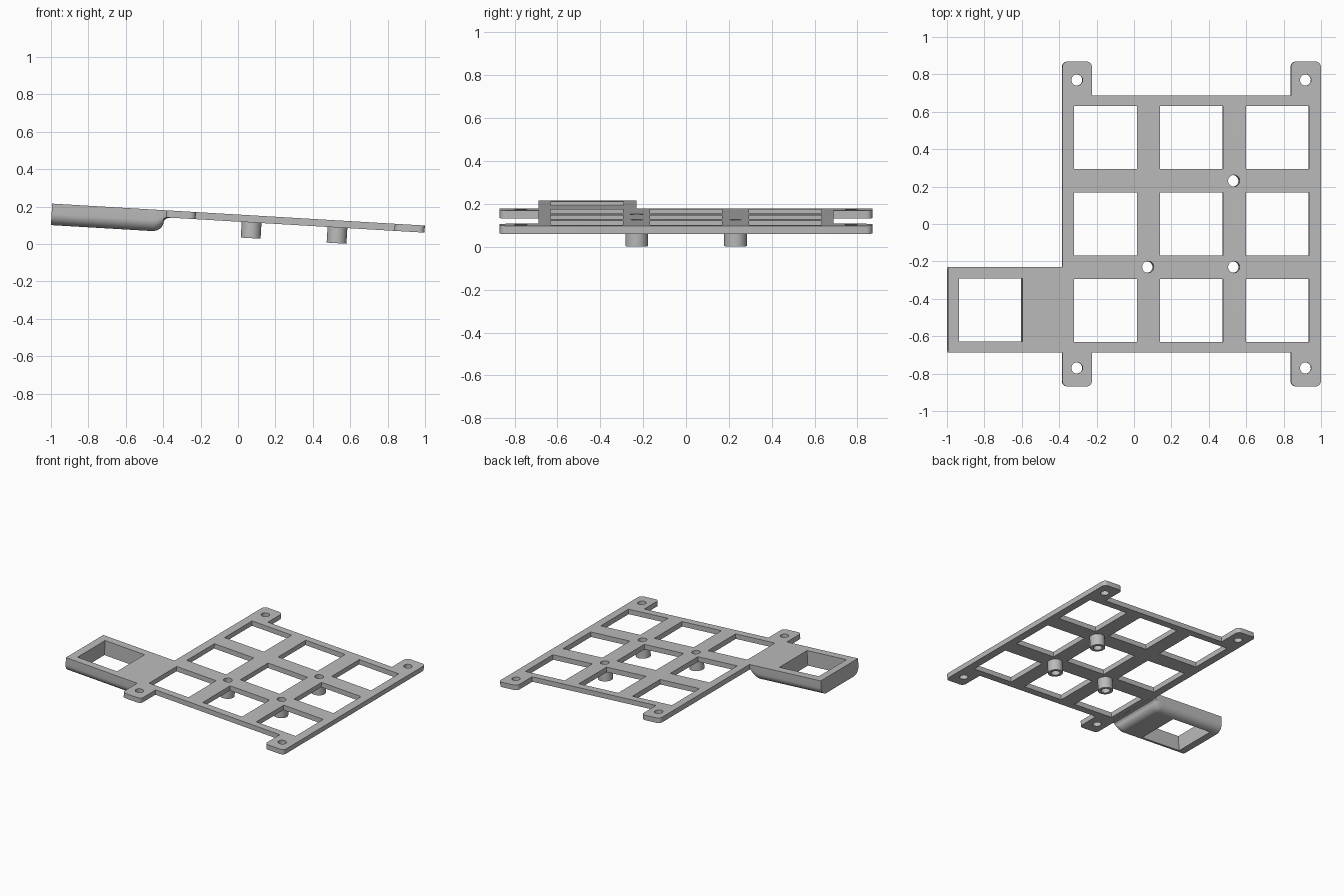
import bpy, bmesh
from math import sin, cos, pi, atan
from mathutils import Matrix

if "Cube" in bpy.data.objects:
    bpy.data.objects.remove(bpy.data.objects["Cube"])

THICK, DEPTH = 0.038, 0.122      # plate thickness, boss depth
POD_DEPTH, FILLET = 0.115, 0.06
LEFT, BODY_LEFT, RIGHT = -0.995, -0.384, 1.001
BODY_Y, TAB_Y = 0.687, 0.869
POD_Y = (-BODY_Y, -0.23)
TILT = Matrix.Translation((0, 0, 0.157)) @ Matrix.Rotation(atan(0.0588), 4, 'Y')

grey = bpy.data.materials.new("plain grey")
grey.use_nodes = True
grey.diffuse_color = (0.5, 0.5, 0.5, 1)
grey.node_tree.nodes["Principled BSDF"].inputs["Base Color"].default_value = (0.5, 0.5, 0.5, 1)


def add_object(name, mesh):
    obj = bpy.data.objects.new(name, mesh)
    bpy.context.collection.objects.link(obj)
    mesh.materials.clear()
    mesh.materials.append(grey)
    return obj


def finish(obj):
    """Tilt the part into place and shade it."""
    obj.data.transform(TILT)
    bpy.ops.object.select_all(action='DESELECT')
    obj.select_set(True)
    bpy.context.view_layer.objects.active = obj
    bpy.ops.object.shade_smooth_by_angle(angle=pi / 6)


def prism(name, loops, bottom, top):
    """Extrude a flat outline with holes between two heights."""
    curve = bpy.data.curves.new(name, 'CURVE')
    curve.dimensions, curve.fill_mode = '2D', 'BOTH'
    curve.extrude = (top - bottom) / 2
    for loop in loops:
        spline = curve.splines.new('POLY')
        spline.points.add(len(loop) - 1)
        for point, (x, y) in zip(spline.points, loop):
            point.co = (x, y, 0, 1)
        spline.use_cyclic_u = True
    temp = bpy.data.objects.new(name + " outline", curve)
    mesh = bpy.data.meshes.new_from_object(temp)
    bpy.data.objects.remove(temp)
    bm = bmesh.new()
    bm.from_mesh(mesh)
    bmesh.ops.remove_doubles(bm, verts=bm.verts, dist=0.0001)
    bmesh.ops.recalc_face_normals(bm, faces=bm.faces)
    bm.to_mesh(mesh)
    bm.free()
    mesh.transform(Matrix.Translation((0, 0, (top + bottom) / 2)))
    return add_object(name, mesh)


def circle(x, y, r, n=32):
    return [(x + r * cos(2 * pi * i / n), y + r * sin(2 * pi * i / n)) for i in range(n)]


def square(x, y, h=0.169):
    return [(x - h, y - h), (x + h, y - h), (x + h, y + h), (x - h, y + h)]


# Plate outline: front half with two rounded tabs, mirrored to the back
def tab_end(x0, x1, r=0.03, n=6):
    arc = [(r * sin(pi / 2 * i / n), r * cos(pi / 2 * i / n)) for i in range(n + 1)]
    left = [(x0 + r - c, -TAB_Y + r - s) for s, c in arc]
    return left + [(x0 + x1 - x, y) for x, y in reversed(left)]


front = (tab_end(BODY_LEFT, -0.225) + [(-0.225, -BODY_Y), (0.84, -BODY_Y)]
         + tab_end(0.84, RIGHT))
outline = front + [(x, -y) for x, y in reversed(front)]
windows = [square(x, y) for x in (-0.152, 0.308, 0.768) for y in (-0.462, 0, 0.462)]
screws = [circle(x, y, 0.03) for x in (-0.305, 0.919) for y in (-0.77, 0.77)]
boss_spots = [(0.075, -0.23), (0.535, -0.23), (0.535, 0.231)]
boss_holes = [circle(x, y, 0.031) for x, y in boss_spots]
finish(prism("grid_plate", [outline] + windows + screws + boss_holes, -THICK, 0))

# Hollow bosses under the plate
for i, (x, y) in enumerate(boss_spots):
    finish(prism(f"boss_{i + 1}", [circle(x, y, 0.053), boss_holes[i]], -DEPTH, -THICK))


# Side pod: lofted sections with rounded lower edges, flaring into the plate
def section(x, depth, top, n=8):
    rise = min(FILLET, depth - THICK)
    half = [(POD_Y[1], top)]
    for i in range(n + 1):
        a = pi / 2 * i / n
        half.append((POD_Y[1] - FILLET * (1 - cos(a)), -depth + rise * (1 - sin(a))))
    return [(x, y, z) for y, z in half] + [(x, sum(POD_Y) - y, z) for y, z in reversed(half)]


stations = [(LEFT, POD_DEPTH)]
for i in range(9):
    a = pi / 2 * i / 8
    stations.append((-0.455 + 0.06 * sin(a), POD_DEPTH - 0.05 * (1 - cos(a))))
for i in range(1, 7):
    a = pi / 2 * i / 6
    stations.append((-0.36 - 0.035 * cos(a), 0.065 - 0.026 * sin(a)))
split = next(i for i, s in enumerate(stations) if s[0] > BODY_LEFT)
rings = [section(x, d, 0) for x, d in stations[:split]]
rings.append(section(BODY_LEFT, (stations[split - 1][1] + stations[split][1]) / 2, 0))
# Beyond the plate edge the top is buried inside the plate
rings += [section(x, d, -THICK / 2) for x, d in stations[split:]]

bm = bmesh.new()
rows = [[bm.verts.new(co) for co in ring] for ring in rings]
count = len(rows[0])
for a, b in zip(rows, rows[1:]):
    for i in range(count):
        j = (i + 1) % count
        bm.faces.new((a[i], a[j], b[j], b[i]))
bm.faces.new(rows[0])
bm.faces.new(rows[-1])
bmesh.ops.recalc_face_normals(bm, faces=bm.faces)
pod_mesh = bpy.data.meshes.new("side_pod")
bm.to_mesh(pod_mesh)
bm.free()
pod = add_object("side_pod", pod_mesh)

# Window through the pod
cutter = prism("pod_cutter", [square(-0.767, -0.46)], -0.3, 0.1)
cutter.hide_render = True
cut = pod.modifiers.new("window", 'BOOLEAN')
cut.operation, cut.solver, cut.object = 'DIFFERENCE', 'EXACT', cutter
bpy.context.view_layer.objects.active = pod
bpy.ops.object.modifier_apply(modifier=cut.name)
bpy.data.objects.remove(cutter)
finish(pod)
